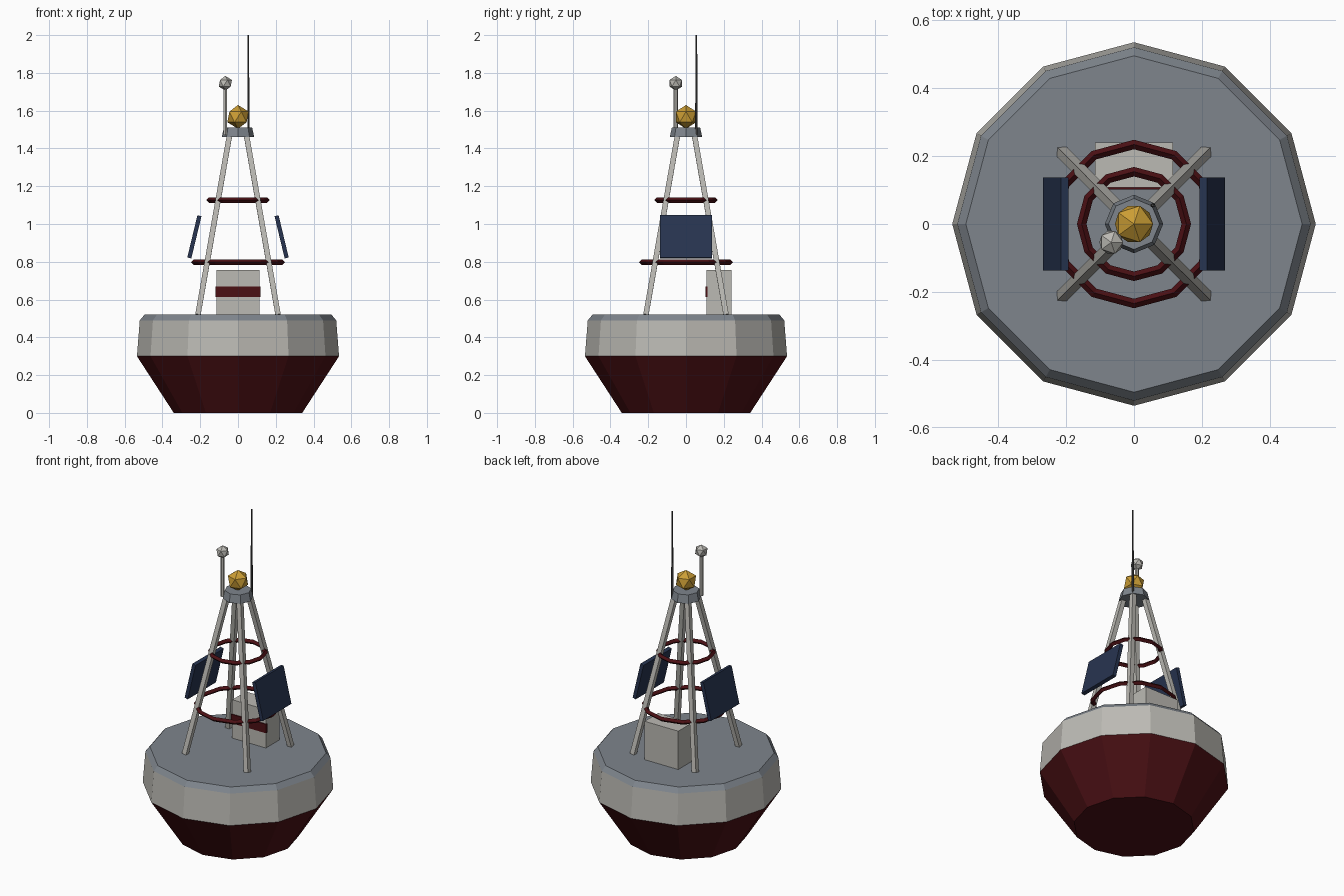
import bpy, bmesh, math
from mathutils import Vector, Matrix

if "Cube" in bpy.data.objects:
    bpy.data.objects.remove(bpy.data.objects["Cube"])


def material(name, rgb):
    m = bpy.data.materials.new(name)
    m.diffuse_color = (*rgb, 1)
    m.use_nodes = True
    m.node_tree.nodes["Principled BSDF"].inputs["Base Color"].default_value = m.diffuse_color
    return m


RED = material("dark_red", (0.07, 0.005, 0.007))
WHITE = material("off_white", (0.5, 0.49, 0.455))
SLATE = material("slate", (0.21, 0.235, 0.265))
NAVY = material("navy", (0.02, 0.034, 0.08))
AMBER = material("amber", (0.6, 0.34, 0.035))
DARK = material("charcoal", (0.06, 0.06, 0.06))


def make(name, bm, mat):
    bmesh.ops.recalc_face_normals(bm, faces=bm.faces)
    me = bpy.data.meshes.new(name)
    bm.to_mesh(me)
    bm.free()
    me.materials.append(mat)
    ob = bpy.data.objects.new(name, me)
    bpy.context.collection.objects.link(ob)
    return ob


def lathe(name, profile, sides, mat):
    """Closed solid of revolution from (radius, z) points."""
    bm = bmesh.new()
    rings = [[bm.verts.new((r * math.cos(2 * math.pi * i / sides),
                            r * math.sin(2 * math.pi * i / sides), z))
              for i in range(sides)] for r, z in profile]
    for a, b in zip(rings, rings[1:]):
        for i in range(sides):
            j = (i + 1) % sides
            bm.faces.new((a[i], a[j], b[j], b[i]))
    bm.faces.new(rings[0])
    bm.faces.new(rings[-1])
    return make(name, bm, mat)


def rod(name, a, b, r1, r2, sides, mat):
    a, b = Vector(a), Vector(b)
    d = b - a
    bm = bmesh.new()
    mx = Matrix.Translation((a + b) / 2) @ d.to_track_quat('Z', 'Y').to_matrix().to_4x4()
    bmesh.ops.create_cone(bm, cap_ends=True, segments=sides, radius1=r1,
                          radius2=r2, depth=d.length, matrix=mx)
    return make(name, bm, mat)


def box(name, centre, size, mat, tilt=0):
    bm = bmesh.new()
    mx = (Matrix.Translation(centre) @ Matrix.Rotation(tilt, 4, 'Y')
          @ Matrix.Diagonal((*size, 1)))
    bmesh.ops.create_cube(bm, size=1, matrix=mx)
    return make(name, bm, mat)


def ball(name, centre, r, mat):
    bm = bmesh.new()
    bmesh.ops.create_icosphere(bm, subdivisions=1, radius=r,
                               matrix=Matrix.Translation(centre))
    return make(name, bm, mat)


def hoop(name, major, minor, z, mat):
    bpy.ops.mesh.primitive_torus_add(major_segments=12, minor_segments=4,
                                     major_radius=major, minor_radius=minor,
                                     location=(0, 0, z))
    ob = bpy.context.object
    ob.name = name
    ob.data.materials.append(mat)


# Floating hull: red underside, white band, slate deck
lathe("hull_bottom", [(0.34, 0), (0.535, 0.30)], 12, RED)
lathe("hull_band", [(0.535, 0.30), (0.52, 0.49)], 12, WHITE)
lathe("deck", [(0.52, 0.49), (0.495, 0.52)], 12, SLATE)

# Square tower legs and hoops
for sx in (-1, 1):
    for sy in (-1, 1):
        rod("tower_leg", (sx * 0.212, sy * 0.212, 0.52),
            (sx * 0.043, sy * 0.043, 1.48), 0.02, 0.02, 4, WHITE)
hoop("lower_hoop", 0.234, 0.014, 0.798, RED)
hoop("upper_hoop", 0.154, 0.014, 1.126, RED)

# Tower cap and lamp
lathe("tower_cap", [(0.086, 1.46), (0.075, 1.51)], 8, SLATE)
ball("lamp", (0, 0, 1.567), 0.063, AMBER)

# Solar panels leaning inwards on both sides
for s in (-1, 1):
    box("solar_panel", (s * 0.231, 0, 0.932), (0.022, 0.275, 0.23), NAVY,
        tilt=-s * math.radians(13.5))

# Equipment box with stripe
box("equipment_box", (0, 0.174, 0.638), (0.23, 0.132, 0.238), WHITE)
box("box_stripe", (0, 0.108, 0.642), (0.24, 0.012, 0.055), RED)

# Sensor mast and antenna
rod("sensor_mast", (-0.067, -0.054, 1.47), (-0.067, -0.054, 1.73), 0.011, 0.011, 6, WHITE)
ball("sensor_ball", (-0.067, -0.054, 1.745), 0.039, WHITE)
rod("antenna", (0.055, 0.055, 1.47), (0.055, 0.055, 2.0), 0.007, 0.004, 6, DARK)
